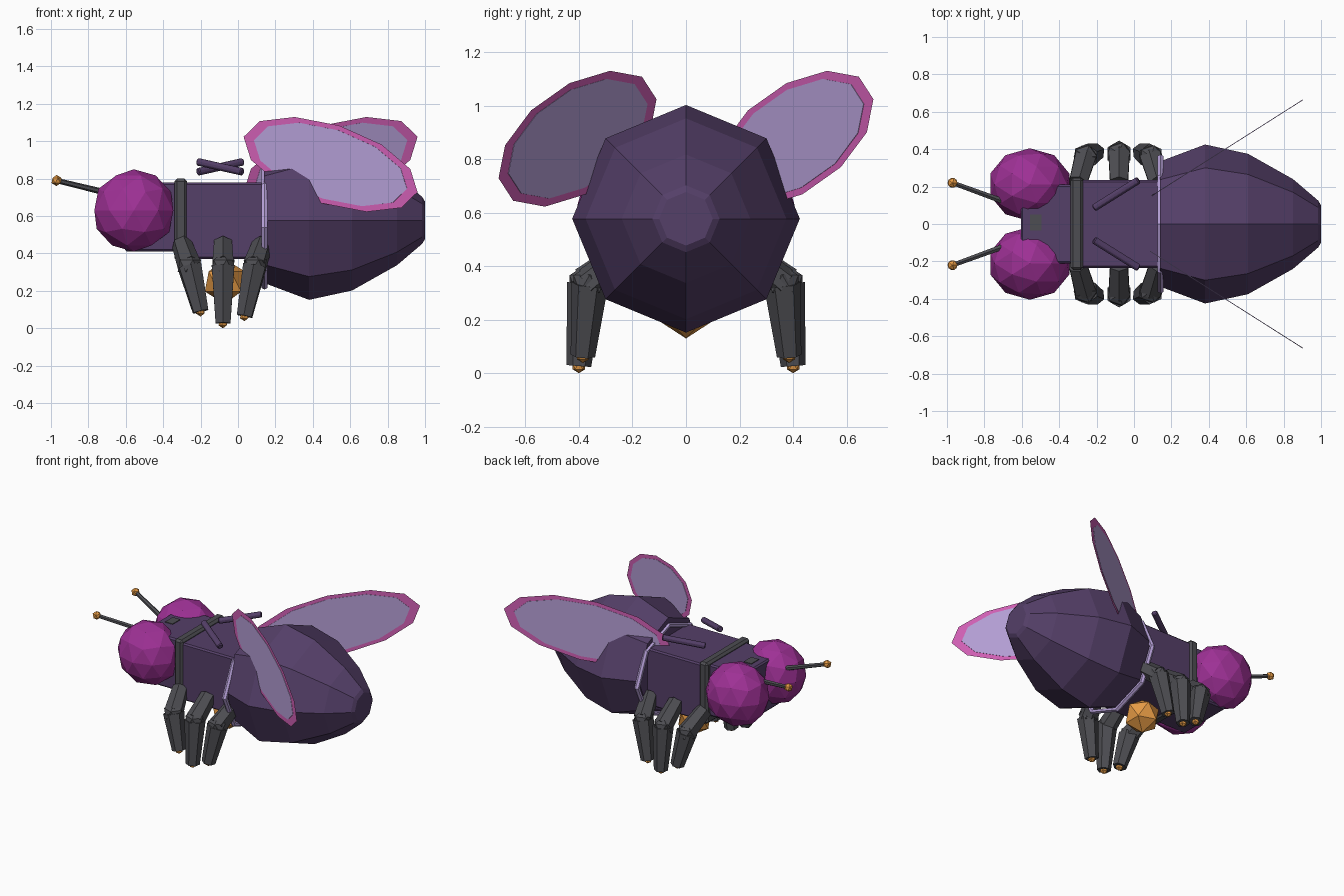
import bpy, bmesh
from math import radians, cos, sin, pi
from mathutils import Vector, Matrix

if "Cube" in bpy.data.objects:
    bpy.data.objects.remove(bpy.data.objects["Cube"])


def material(name, rgb):
    m = bpy.data.materials.new(name)
    m.diffuse_color = (*rgb, 1)
    m.use_nodes = True
    m.node_tree.nodes["Principled BSDF"].inputs["Base Color"].default_value = m.diffuse_color
    return m


PURPLE = material("dark_purple", (0.09, 0.05, 0.14))
MAGENTA = material("magenta", (0.34, 0.03, 0.30))
LILAC = material("lilac", (0.48, 0.36, 0.70))
PINK = material("pink", (0.66, 0.12, 0.48))
ORANGE = material("orange", (0.80, 0.33, 0.06))
GREY = material("dark_grey", (0.075, 0.075, 0.085))


def finish(name, mat, bevel=0):
    ob = bpy.context.object
    ob.name = name
    ob.data.materials.append(mat)
    if bevel:
        b = ob.modifiers.new("bevel", 'BEVEL')
        b.width, b.segments = bevel, 1
    return ob


def box(name, lo, hi, mat, bevel=0.01):
    lo, hi = Vector(lo), Vector(hi)
    bpy.ops.mesh.primitive_cube_add(size=1, location=(lo + hi) / 2)
    bpy.context.object.scale = hi - lo
    bpy.ops.object.transform_apply(location=False, rotation=False, scale=True)
    return finish(name, mat, bevel)


def ball(name, loc, scale, mat, sub):
    bpy.ops.mesh.primitive_ico_sphere_add(subdivisions=sub, radius=1, location=loc, scale=scale)
    return finish(name, mat)


def rod(name, p, q, r1, r2, mat, sides=6, bevel=0):
    p, q = Vector(p), Vector(q)
    bpy.ops.mesh.primitive_cone_add(vertices=sides, radius1=r1, radius2=r2, depth=(q - p).length,
                                    location=(p + q) / 2,
                                    rotation=(q - p).to_track_quat('Z', 'Y').to_euler())
    return finish(name, mat, bevel)


# Abdomen: eight-sided loft along x
bm = bmesh.new()
rings = []
for x, r in [(0.14, 0.335), (0.38, 0.425), (0.61, 0.375), (0.85, 0.24), (0.985, 0.125), (1.0, 0.10)]:
    rings.append([bm.verts.new((x, r * cos(k * pi / 4), 0.577 + r * sin(k * pi / 4))) for k in range(8)])
for a, b in zip(rings, rings[1:]):
    for k in range(8):
        bm.faces.new((a[k], a[(k + 1) % 8], b[(k + 1) % 8], b[k]))
bm.faces.new(rings[0])
bm.faces.new(rings[-1])
bmesh.ops.recalc_face_normals(bm, faces=bm.faces)
mesh = bpy.data.meshes.new("abdomen")
bm.to_mesh(mesh)
bm.free()
mesh.materials.append(PURPLE)
bpy.context.collection.objects.link(bpy.data.objects.new("abdomen", mesh))

# Body blocks and bands
box("thorax", (-0.33, -0.235, 0.37), (0.16, 0.235, 0.78), PURPLE)
box("head", (-0.605, -0.21, 0.41), (-0.33, 0.21, 0.78), PURPLE)
box("head_plate", (-0.555, -0.035, 0.72), (-0.495, 0.05, 0.785), GREY, 0)
box("neck_band", (-0.34, -0.247, 0.36), (-0.272, 0.247, 0.80), GREY, 0.015)
bpy.ops.mesh.primitive_torus_add(major_segments=8, minor_segments=6, major_radius=0.34, minor_radius=0.018,
                                 location=(0.142, 0, 0.54), rotation=(0, pi / 2, 0))
bpy.context.object.scale = (0.93, 1.04, 1)
finish("waist_ring", LILAC)
ball("belly_gem", (-0.07, 0, 0.25), (0.12,) * 3, ORANGE, 1)

for s, side in ((-1, "front"), (1, "back")):
    # Eyes and antennae
    ball(side + "_eye", (-0.557, s * 0.21, 0.63), (0.222, 0.195, 0.22), MAGENTA, 2)
    tip = (-0.97, s * 0.22, 0.79)
    rod(side + "_antenna", (-0.60, s * 0.085, 0.70), tip, 0.018, 0.014, GREY)
    ball(side + "_antenna_tip", tip, (0.03,) * 3, ORANGE, 1)

    # Floating back bars
    rod(side + "_back_bar", (-0.215, s * 0.085, 0.863 - s * 0.027), (0.025, s * 0.235, 0.863 + s * 0.027),
        0.022, 0.022, PURPLE, 8, 0.006)

    # Upright flat wings with lilac panels
    turn = (Matrix.Rotation(s * radians(32.4), 4, 'Z') @ Matrix.Rotation(-s * radians(15), 4, 'Y')
            @ Matrix.Rotation(pi / 2, 4, 'X'))
    for name, k, mat in (("_wing", 1, PINK), ("_wing_panel", 0.88, LILAC)):
        bpy.ops.mesh.primitive_circle_add(vertices=12, radius=1, fill_type='NGON')
        ob = finish(side + name, mat)
        ob.matrix_world = (Matrix.Translation((0.495, s * 0.405, 0.876)) @ turn
                           @ Matrix.Diagonal((0.57 * k, 0.215 * k, 1, 1)))
        if k < 1:
            sol = ob.modifiers.new("thickness", 'SOLIDIFY')
            sol.thickness, sol.offset = 0.004, 0

    # Legs: hip x, knee x, foot x, foot z
    for part, hx, kx, fx, fz in (("fore", -0.30, -0.26, -0.20, 0.09), ("middle", -0.08, -0.08, -0.08, 0.027),
                                 ("rear", 0.13, 0.09, 0.035, 0.065)):
        name = f"{side}_{part}"
        ky = 0.375 if part == "middle" else 0.36
        fy = 0.40 if part == "middle" else 0.385
        knee = (kx, s * ky, 0.335)
        foot = (fx, s * fy, fz)
        rod(name + "_upper_leg", (hx, s * 0.22, 0.45), knee, 0.055, 0.065, GREY)
        ball(name + "_knee", knee, (0.07,) * 3, GREY, 1)
        rod(name + "_lower_leg", knee, foot, 0.07, 0.046, GREY)
        ball(name + "_foot", foot, (0.027,) * 3, ORANGE, 1)
